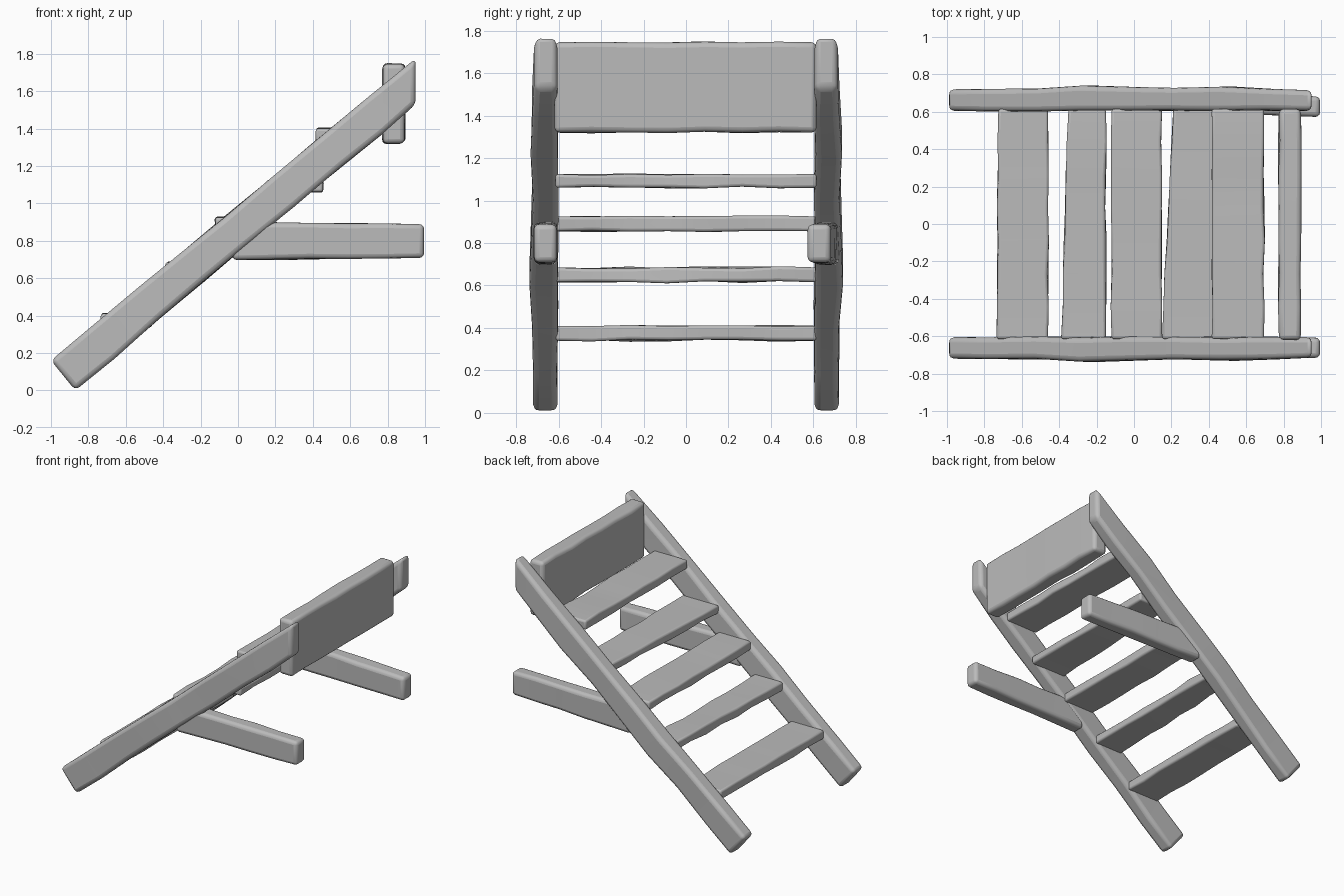
import bpy, bmesh, math, random
from mathutils import Vector

random.seed(4)
if "Cube" in bpy.data.objects:
    bpy.data.objects.remove(bpy.data.objects["Cube"])

wood = bpy.data.materials.new("grey_wood")
wood.use_nodes = True
colour = (0.5, 0.5, 0.5, 1)
wood.diffuse_color = colour
wood.node_tree.nodes["Principled BSDF"].inputs["Base Color"].default_value = colour


def loft(name, rings, bevel, wobble):
    """Join four-cornered rings into a worn, rounded timber."""
    bm = bmesh.new()
    loops = []
    for i, ring in enumerate(rings):
        amount = wobble if 0 < i < len(rings) - 1 else 0
        loops.append([bm.verts.new(Vector(p) + Vector(
            [random.uniform(-amount, amount) for _ in range(3)])) for p in ring])
    for a, b in zip(loops, loops[1:]):
        for k in range(4):
            n = (k + 1) % 4
            bm.faces.new((a[k], a[n], b[n], b[k]))
    bm.faces.new(loops[0][::-1])
    bm.faces.new(loops[-1])
    bmesh.ops.recalc_face_normals(bm, faces=bm.faces)
    mesh = bpy.data.meshes.new(name)
    bm.to_mesh(mesh)
    bm.free()
    obj = bpy.data.objects.new(name, mesh)
    bpy.context.collection.objects.link(obj)
    mesh.materials.append(wood)
    mod = obj.modifiers.new("worn_edges", "BEVEL")
    mod.width, mod.segments = bevel, 3
    mod.limit_method, mod.angle_limit = "ANGLE", math.radians(40)
    bpy.ops.object.select_all(action="DESELECT")
    bpy.context.view_layer.objects.active = obj
    obj.select_set(True)
    bpy.ops.object.shade_smooth_by_angle(angle=math.radians(40))
    return obj


def plank(name, x0, x1, z0, z1, y0, y1, bevel=0.014, wobble=0.006, skew=0.0):
    """Board running across the stairs; skew narrows it toward +y."""
    rings = []
    for i in range(8):
        t = i / 7
        y, left = y0 + (y1 - y0) * t, x0 + skew * t
        rings.append([(left, y, z0), (x1, y, z0), (x1, y, z1), (left, y, z1)])
    return loft(name, rings, bevel, wobble)


# Sloping side rails: x and z on the upper edge, x and z on the lower edge, outer y
rail = [(-1.0, .16, -.87, .0, .72), (-.8, .325, -.66, .175, .72),
        (-.53, .55, -.42, .385, .725), (-.3, .74, -.18, .585, .74),
        (-.08, .925, .03, .765, .735), (.2, 1.155, .3, .985, .725),
        (.45, 1.365, .55, 1.195, .73), (.7, 1.57, .77, 1.375, .725),
        (.95, 1.775, .95, 1.53, .715)]
for side, label in ((1, "left"), (-1, "right")):
    loft(label + "_side_rail",
         [[(a, side * .605, b), (a, side * w, b), (c, side * w, d), (c, side * .605, d)]
          for a, b, c, d, w in rail], .028, .005)

# Horizontal support beams
for label, y0, y1 in (("left", .572, .682), ("right", -.715, -.608)):
    rings = []
    for i in range(6):
        t = i / 5
        x, low, high = -.03 + 1.025 * t, .697 + .012 * t, .9 - .012 * t
        shift = (1 - t) * .04 if label == "left" else 0
        rings.append([(x, y0 + shift, low), (x, y1 + shift, low),
                      (x, y1 + shift, high), (x, y0 + shift, high)])
    loft(label + "_support_beam", rings, .025, .004)

# Steps and the upright top board
steps = [(-.735, -.46, .34, .41, .01), (-.39, -.15, .615, .685, .04),
         (-.12, .15, .855, .925, 0), (.15, .455, 1.06, 1.125, .06),
         (.415, .695, 1.33, 1.4, 0)]
for i, (x0, x1, z0, z1, skew) in enumerate(steps):
    plank("step_%d" % (i + 1), x0, x1, z0, z1, -.615, .615, skew=skew)
plank("top_board", .775, .892, 1.32, 1.745, -.62, .615, bevel=.025)
